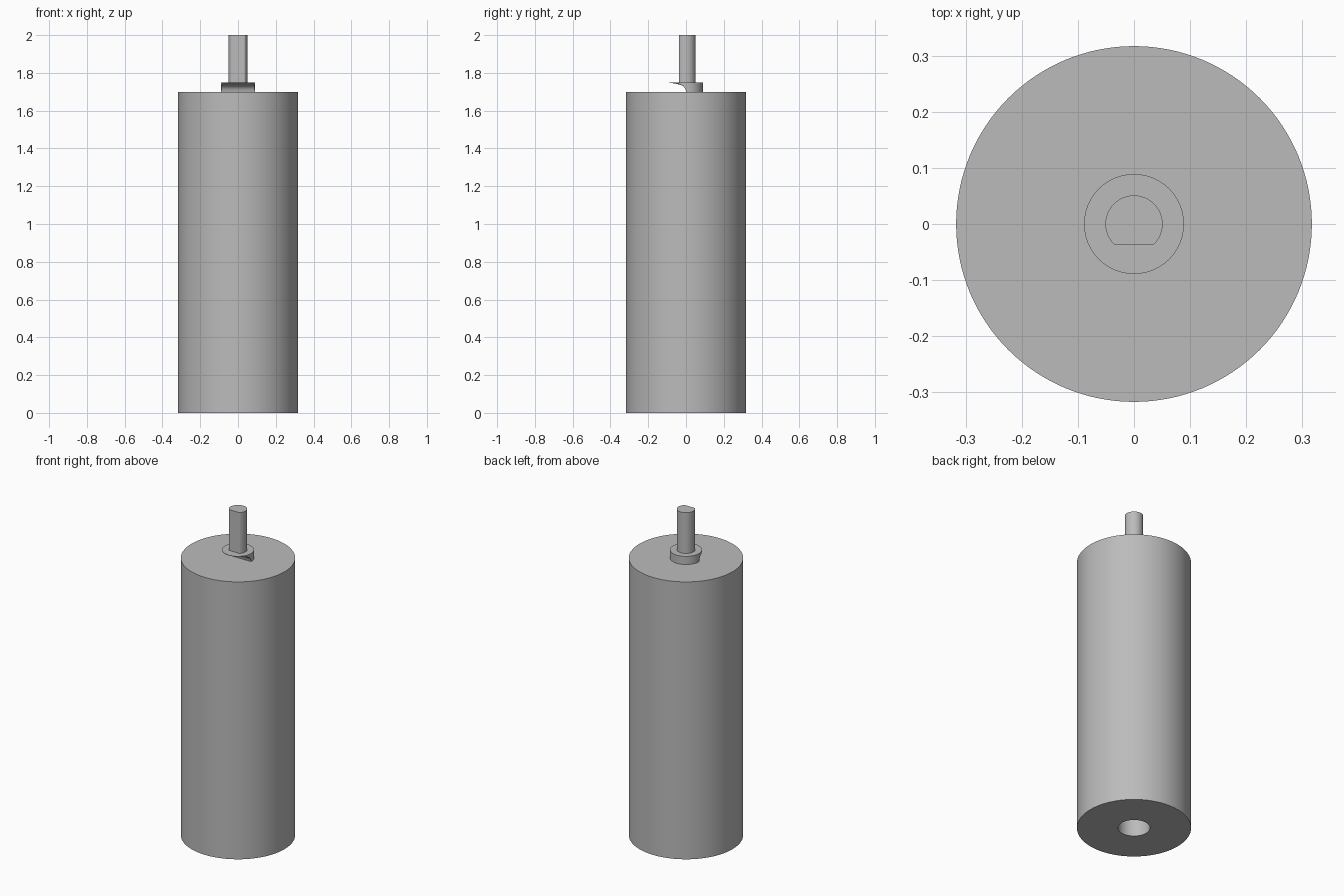
import bpy
import bmesh
import math

if "Cube" in bpy.data.objects:
    bpy.data.objects.remove(bpy.data.objects["Cube"], do_unlink=True)

SIDES = 128

# One plain grey metal
metal = bpy.data.materials.new("grey_metal")
metal.use_nodes = True
GREY = (0.5, 0.5, 0.5, 1)
metal.diffuse_color = GREY
metal.node_tree.nodes["Principled BSDF"].inputs["Base Color"].default_value = GREY


def turned(name, rings):
    """Skin stacked circles (radius, height, front limit); the limit flattens the front."""
    bm = bmesh.new()
    loops = []
    for radius, z, front in rings:
        loop = []
        for i in range(SIDES):
            a = math.tau * i / SIDES
            y = max(radius * math.sin(a), -front)
            loop.append(bm.verts.new((radius * math.cos(a), y, z)))
        loops.append(loop)
    for low, high in zip(loops, loops[1:]):
        for i in range(SIDES):
            j = (i + 1) % SIDES
            bm.faces.new((low[i], low[j], high[j], high[i]))
    bm.faces.new(loops[0])
    bm.faces.new(loops[-1])
    bmesh.ops.recalc_face_normals(bm, faces=bm.faces)
    mesh = bpy.data.meshes.new(name)
    bm.to_mesh(mesh)
    bm.free()
    mesh.materials.append(metal)
    obj = bpy.data.objects.new(name, mesh)
    bpy.context.collection.objects.link(obj)
    bpy.ops.object.select_all(action="DESELECT")
    obj.select_set(True)
    bpy.context.view_layer.objects.active = obj
    bpy.ops.object.shade_smooth_by_angle(angle=math.radians(30))
    return obj


# Body: large cylinder with a round bore in its underside
BODY, BORE, TOP = 0.317, 0.089, 1.7
turned("body", [(BORE, 0.3, 1), (BORE, 0, 1), (BODY, 0, 1), (BODY, TOP, 1)])

# Collar: round at the back, hollowed out under a thin lip at the front
undercut = [(0, 0), (0.01, 0.002), (0.02, 0.006), (0.03, 0.015),
            (0.037, 0.03), (0.043, 0.055), (0.048, 0.089), (0.05, 0.089)]
turned("collar", [(BORE, TOP + rise, front) for rise, front in undercut])

# Shaft: rod with a flat on its front
turned("shaft", [(0.051, 1.745, 0.037), (0.051, 2, 0.037)])
